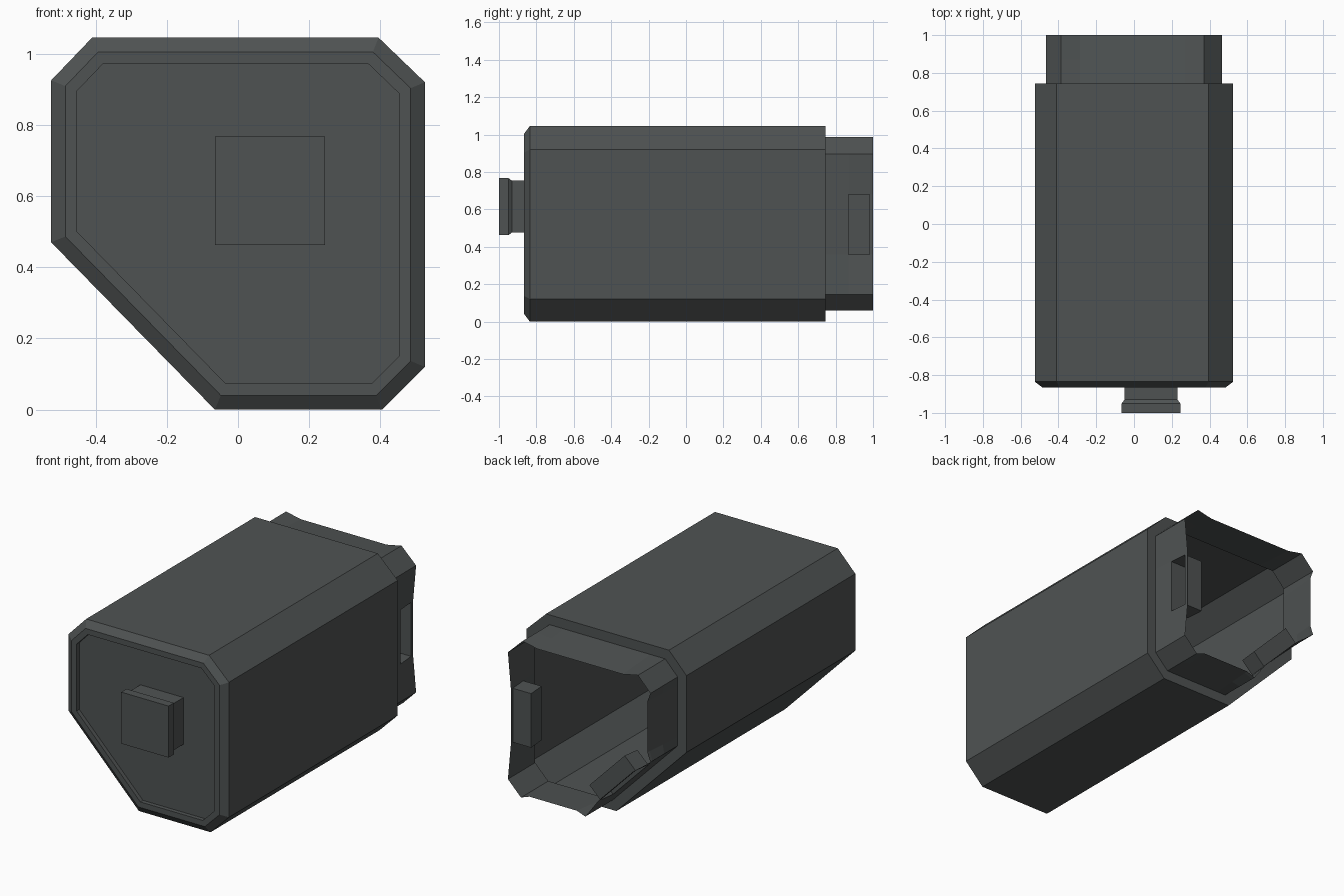
import bpy, bmesh
from mathutils import Vector

if "Cube" in bpy.data.objects:
    bpy.data.objects.remove(bpy.data.objects["Cube"])

grey = bpy.data.materials.new("charcoal grey")
grey.diffuse_color = (0.078, 0.086, 0.086, 1)
grey.use_nodes = True
grey.node_tree.nodes["Principled BSDF"].inputs["Base Color"].default_value = grey.diffuse_color

# Outer cross-section (x, z), clockwise from the top left as seen from the front
PROFILE = [Vector(p) for p in [(-0.41, 1.045), (0.395, 1.045), (0.525, 0.92), (0.525, 0.12),
                               (0.405, 0), (-0.065, 0), (-0.525, 0.47), (-0.525, 0.925)]]


def inward(a, b):
    d = (b - a).normalized()
    return Vector((d.y, -d.x))


def inset(points, dist):
    """Move every edge of the profile inward by dist."""
    result = []
    for i, p in enumerate(points):
        n1 = inward(points[i - 1], p)
        n2 = inward(p, points[(i + 1) % len(points)])
        result.append(p + (n1 + n2) * dist / (1 + n1.dot(n2)))
    return result


def finish(name, bm):
    bmesh.ops.remove_doubles(bm, verts=bm.verts, dist=0.0001)
    bmesh.ops.recalc_face_normals(bm, faces=bm.faces)
    mesh = bpy.data.meshes.new(name)
    bm.to_mesh(mesh)
    bm.free()
    mesh.materials.append(grey)
    obj = bpy.data.objects.new(name, mesh)
    bpy.context.collection.objects.link(obj)
    return obj


def loft(name, rings):
    """Skin a list of (profile, y) rings, capping only the first."""
    bm = bmesh.new()
    loops = [[bm.verts.new((p.x, y, p.y)) for p in pts] for pts, y in rings]
    bm.faces.new(loops[0])
    for a, b in zip(loops, loops[1:]):
        for i in range(len(a)):
            j = (i + 1) % len(a)
            bm.faces.new((a[i], a[j], b[j], b[i]))
    return finish(name, bm)


# Housing: recessed front panel, bevelled rim, long body and rear step
NECK = inset(PROFILE, 0.058)
loft("housing", [(inset(PROFILE, 0.073), -0.84), (inset(PROFILE, 0.073), -0.865),
                 (inset(PROFILE, 0.04), -0.865), (PROFILE, -0.835),
                 (PROFILE, 0.745), (NECK, 0.745)])

# Front plug: square button on a narrower stem
PLUG = [Vector(p) for p in [(-0.065, 0.767), (0.245, 0.767), (0.245, 0.462), (-0.065, 0.462)]]
loft("front_plug", [(PLUG, -1.0), (PLUG, -0.95), (inset(PLUG, 0.014), -0.93),
                    (inset(PLUG, 0.014), -0.84)])

# Rear collar: open thin shell, walls slightly pinched at the rim,
# with pockets pressed into the right wall and the sloping wall
POCKETS = {2: (0.32, 0.12), 5: (0.33, 0.10)}   # side: (length, depth)
LEVELS = [0.745, 0.87, 0.98, 1.0]
bm = bmesh.new()


def quad(corners):
    bm.faces.new([bm.verts.new(c) for c in corners])


for side, a in enumerate(NECK):
    b = NECK[(side + 1) % len(NECK)]
    n = inward(a, b)
    n3 = Vector((n.x, 0, n.y))
    length = (b - a).length
    margin = 0.13
    pinch = 0.02 if length > 0.2 else 0.0
    if side in POCKETS:
        margin = (1 - POCKETS[side][0] / length) / 2
    rows = []
    for y in LEVELS:
        dip = pinch * (y - LEVELS[0]) / (LEVELS[-1] - LEVELS[0])
        row = []
        for t, k in ((0, 0), (margin, 1), (1 - margin, 1), (1, 0)):
            p = a.lerp(b, t)
            row.append(Vector((p.x, y, p.y)) + n3 * dip * k)
        rows.append(row)
    for r in range(3):
        for c in range(3):
            cell = [rows[r][c], rows[r][c + 1], rows[r + 1][c + 1], rows[r + 1][c]]
            if side in POCKETS and r == 1 and c == 1:
                floor = [v + n3 * POCKETS[side][1] for v in cell]
                quad(floor)
                for i in range(4):
                    j = (i + 1) % 4
                    quad((cell[i], cell[j], floor[j], floor[i]))
            else:
                quad(cell)
finish("rear_collar", bm)
